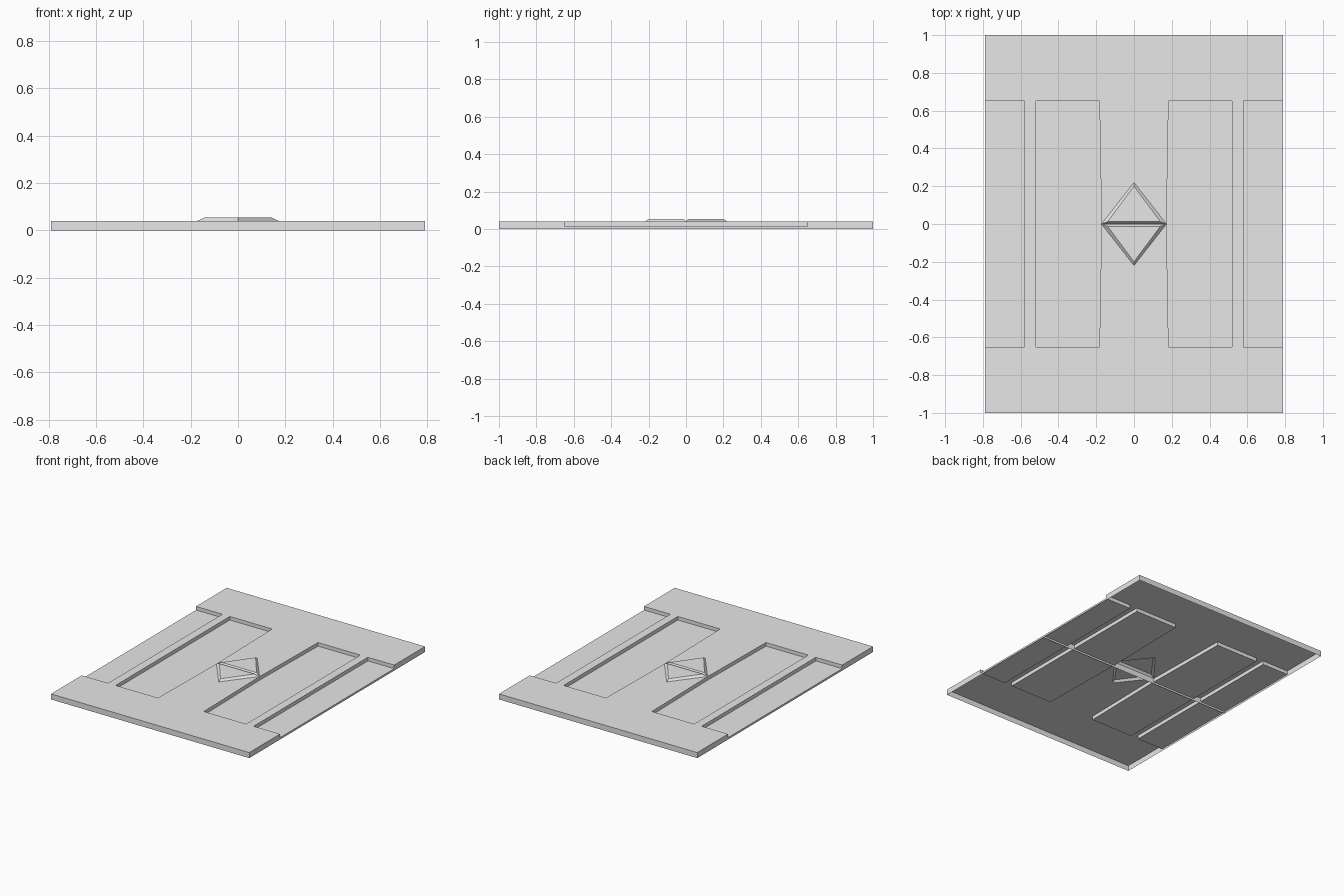
import bpy
import bmesh

if "Cube" in bpy.data.objects:
    bpy.data.objects.remove(bpy.data.objects["Cube"])

TOP, FLOOR, RAISED = 0.04, 0.014, 0.055

grey = bpy.data.materials.new("plain_grey")
grey.use_nodes = True
grey.diffuse_color = (0.8, 0.8, 0.8, 1)
grey.node_tree.nodes["Principled BSDF"].inputs["Base Color"].default_value = (0.8, 0.8, 0.8, 1)

# Grid lines of a quarter plate: the inner panel edge tapers toward the seam
ROWS = [0, 0.65, 1]
COLS = [[0, 0.172, 0.52, 0.58, 0.79],
        [0, 0.183, 0.52, 0.58, 0.79],
        [0, 0.183, 0.52, 0.58, 0.79]]
HEIGHTS = [[TOP, FLOOR, TOP, FLOOR], [TOP] * 4]


def build_half(name, sy):
    """One open-bottomed half of the plate, on the side sy of the seam."""
    bm = bmesh.new()

    for sx in (1, -1):
        def face(*points):
            bm.faces.new([bm.verts.new((sx * x, sy * y, z)) for x, y, z in points])

        def corner(row, col):
            return COLS[row][col], ROWS[row]

        def wall(p, q, low, high):
            if low != high:
                face((*p, low), (*q, low), (*q, high), (*p, high))

        # Raised triangle with sloped sides
        tip, side = (0, 0.22, TOP), (COLS[0][1], 0, TOP)
        top_mid, top_side, top_tip = (0, 0.012, RAISED), (0.14, 0.012, RAISED), (0, 0.2, RAISED)
        face(top_mid, top_side, top_tip)
        face(side, tip, top_tip, top_side)
        face((0, 0, TOP), side, top_side, top_mid)

        for r, heights in enumerate(HEIGHTS):
            for c, z in enumerate(heights):
                a, b = corner(r, c), corner(r, c + 1)
                d, e = corner(r + 1, c + 1), corner(r + 1, c)
                # Plate surface and recess floors
                if r == 0 and c == 0:
                    face(side, (*d, z), (*e, z), tip)
                else:
                    face((*a, z), (*b, z), (*d, z), (*e, z))
                # Steps between levels, outer rim and seam wall
                wall(b, d, heights[c + 1] if c < 3 else 0, z)
                wall(e, d, HEIGHTS[1][c] if r == 0 else 0, z)
                if r == 0:
                    wall(a, b, 0, z)

    bmesh.ops.remove_doubles(bm, verts=bm.verts, dist=0.0005)
    bmesh.ops.recalc_face_normals(bm, faces=bm.faces)
    if sum(f.normal.z * f.calc_area() for f in bm.faces) < 0:
        bmesh.ops.reverse_faces(bm, faces=bm.faces)

    mesh = bpy.data.meshes.new(name)
    bm.to_mesh(mesh)
    bm.free()
    mesh.materials.append(grey)
    obj = bpy.data.objects.new(name, mesh)
    bpy.context.collection.objects.link(obj)
    return obj


back_half = build_half("back_plate_half", 1)
front_half = build_half("front_plate_half", -1)

# The front triangle blends softly into its plate
bpy.ops.object.select_all(action="DESELECT")
front_half.select_set(True)
bpy.context.view_layer.objects.active = front_half
bpy.ops.object.shade_smooth_by_angle(angle=0.75)
